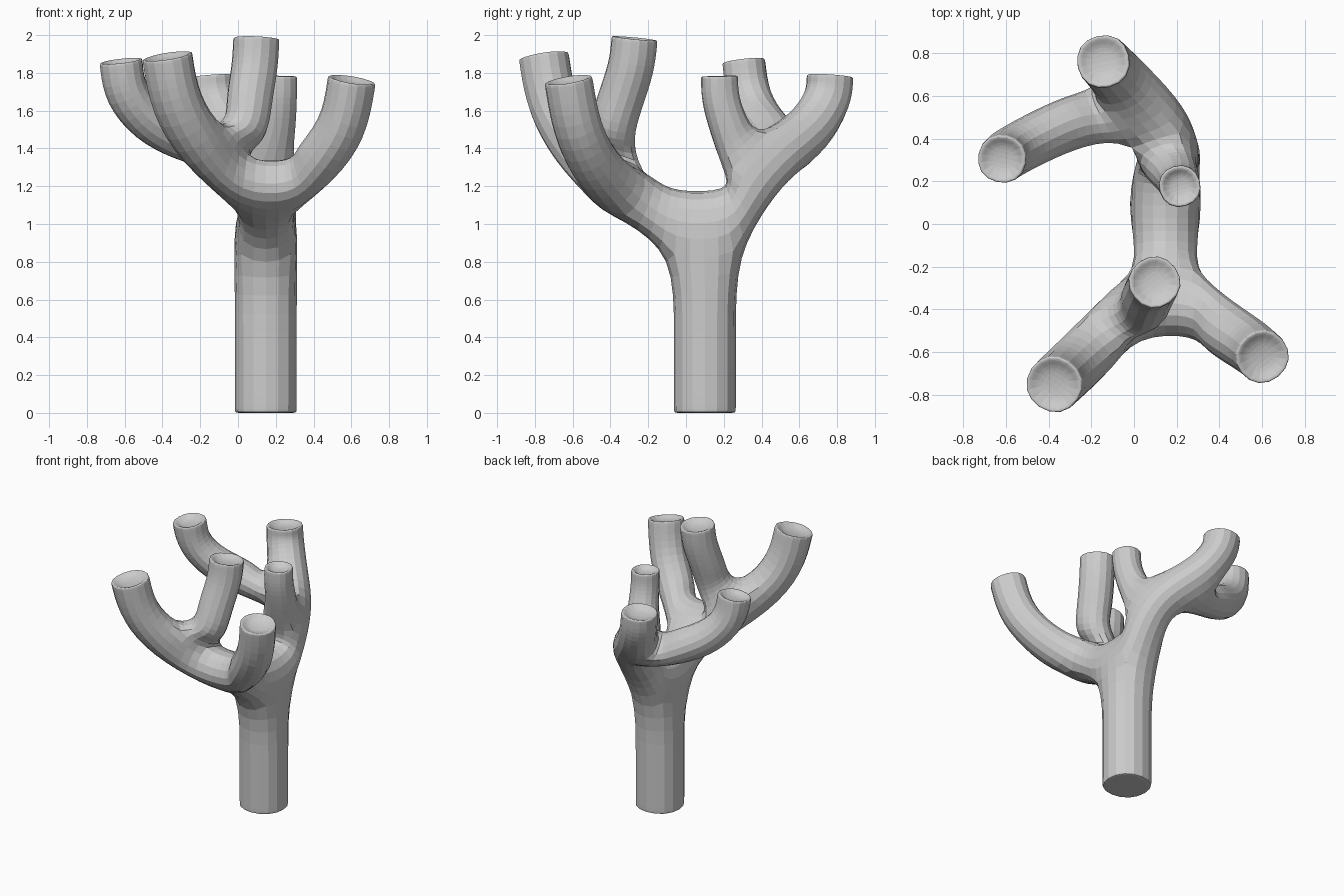
import bpy, bmesh
from mathutils import Vector as V

if "Cube" in bpy.data.objects:
    bpy.data.objects.remove(bpy.data.objects["Cube"])

bm = bmesh.new()
K = 1.07  # a subdivided square tube ends up slightly thinner than its cage


def grow(quad, p, d, radius):
    """Extrude a quad to a square ring at p facing d; return the cap and side quads."""
    old = bm.faces.get(quad)
    if old:
        bm.faces.remove(old)
    d = d.normalized()
    u = quad[0].co - quad[2].co
    w = quad[1].co - quad[3].co
    u = (u - d * u.dot(d)).normalized()
    w = (w - d * w.dot(d)).normalized()
    u = (u + w.cross(d)).normalized() * radius * K * 2 ** 0.5
    w = d.cross(u)
    cap = [bm.verts.new(p + o) for o in (u, w, -u, -w)]
    sides = []
    for i in range(4):
        j = (i + 1) % 4
        side = [quad[i], quad[j], cap[j], cap[i]]
        bm.faces.new(side)
        sides.append(side)
    bm.faces.new(cap)
    return cap, sides


def centre(quad):
    return sum((v.co for v in quad), V()) / 4


def pick(quads, direction):
    """The side quad that faces the given direction most."""
    def facing(q):
        n = (q[2].co - q[0].co).cross(q[3].co - q[1].co).normalized()
        return n.dot(V(direction))
    return max(quads, key=facing)


def limb(quad, path, tip=True):
    """Grow a branch along (x, y, z, radius) points; return sides per segment."""
    pts = [centre(quad)] + [V(q[:3]) for q in path]
    sides = []
    for i in range(1, len(pts)):
        last = i == len(pts) - 1
        d = (pts[i] - pts[i - 1] if last else pts[i + 1] - pts[i - 1]).normalized()
        r = path[i - 1][3]
        if last and tip:  # crisp rim and a shallow dished end
            quad, s = grow(quad, pts[i] - d * 0.025, d, r)
            sides.append(s)
            quad, _ = grow(quad, pts[i], d, r)
            quad, _ = grow(quad, pts[i] - d * 0.002, d, r - 0.02)
            quad, _ = grow(quad, pts[i] - d * 0.035, d, r * 0.5)
        else:
            quad, s = grow(quad, pts[i], d, r)
            sides.append(s)
    return sides


# trunk
cx, cy, R = 0.147, 0.1, 0.167
h = R * K
base = [bm.verts.new((cx + a * h, cy + b * h, 0))
        for a, b in ((-1, -1), (1, -1), (1, 1), (-1, 1))]
grow(base[::-1], V((cx, cy, 0)), V((0, 0, -1)), R - 0.025)
trunk = limb(base, [(cx, cy, 0.025, R), (cx, cy, 0.42, R),
                    (cx, cy, 0.83, R), (cx, cy - 0.01, 1.185, 0.145)], tip=False)

# front fork
fork = limb(pick(trunk[3], (0, -1, 0)),
            [(0.15, -0.24, 1.125, 0.135), (0.15, -0.515, 1.265, 0.135)], tip=False)

# front right branch
limb(pick(fork[1], (1, 0, 0)),
     [(0.405, -0.485, 1.31, 0.134), (0.56, -0.58, 1.5, 0.128),
      (0.603, -0.623, 1.765, 0.127)])

# front left branch with an upright branch on its upper side
left = limb(pick(fork[1], (-1, 0, 0)),
            [(-0.2, -0.59, 1.41, 0.137), (-0.335, -0.715, 1.64, 0.135),
             (-0.375, -0.753, 1.89, 0.134)])
limb(pick(left[0], (0.3, 0.3, 1)),
     [(0.05, -0.4, 1.49, 0.122), (0.057, -0.35, 1.65, 0.122),
      (0.09, -0.287, 1.83, 0.122), (0.097, -0.272, 1.985, 0.122)])

# back branch with an upright branch and a left branch
back = limb(pick(trunk[3], (0, 1, 0)),
            [(0.175, 0.32, 1.195, 0.147), (0.125, 0.48, 1.365, 0.137),
             (-0.04, 0.655, 1.49, 0.135), (-0.135, 0.755, 1.66, 0.128),
             (-0.145, 0.763, 1.785, 0.126)])
limb(pick(back[1], (0, -0.7, 0.7)),
     [(0.203, 0.225, 1.52, 0.105), (0.213, 0.18, 1.66, 0.1),
      (0.215, 0.177, 1.785, 0.099)])
limb(pick(back[2], (-1, -0.6, 0)),
     [(-0.27, 0.49, 1.445, 0.125), (-0.475, 0.395, 1.54, 0.12),
      (-0.6, 0.325, 1.69, 0.118), (-0.62, 0.305, 1.865, 0.116)])

# subdivided, flat shaded tree
mesh = bpy.data.meshes.new("branching_tree")
bmesh.ops.recalc_face_normals(bm, faces=bm.faces[:])
bm.to_mesh(mesh)
bm.free()
tree = bpy.data.objects.new("branching_tree", mesh)
bpy.context.collection.objects.link(tree)
sub = tree.modifiers.new("Subdivision", 'SUBSURF')
sub.levels = sub.render_levels = 2
